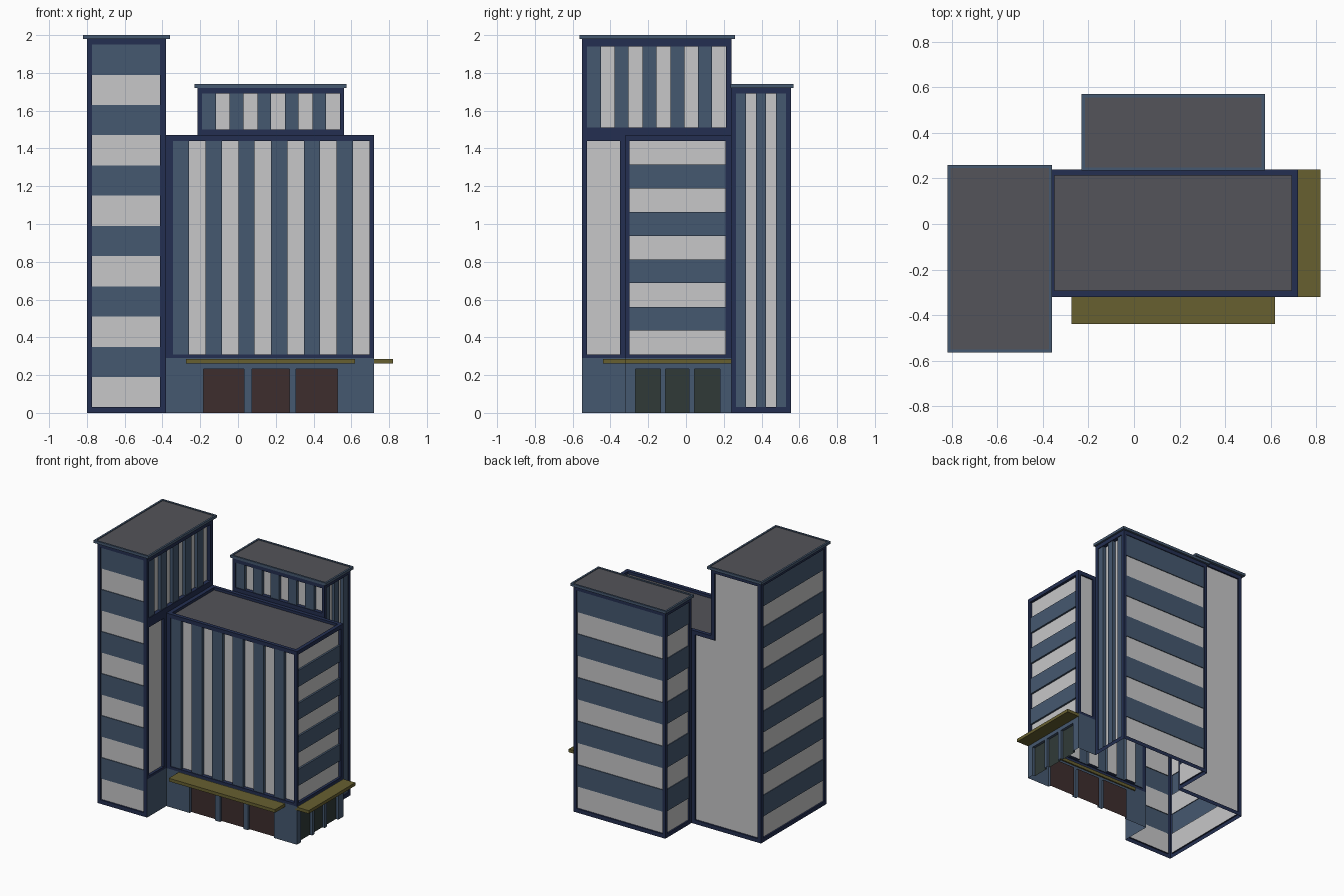
import bpy

if "Cube" in bpy.data.objects:
    bpy.data.objects.remove(bpy.data.objects["Cube"])

def mat(name, r, g, b):
    m = bpy.data.materials.new(name)
    m.diffuse_color = (r, g, b, 1)
    m.use_nodes = True
    m.node_tree.nodes["Principled BSDF"].inputs["Base Color"].default_value = m.diffuse_color
    return m

MATS = [mat("navy_frame", .017, .028, .082), mat("slate_blue", .060, .098, .160),
        mat("pale_window", .57, .57, .58), mat("roof_grey", .088, .088, .100),
        mat("olive_canopy", .135, .115, .030), mat("brown_door", .048, .027, .027),
        mat("green_door", .030, .042, .039)]
NAVY, BLUE, PALE, GREY, OLIVE, BROWN, GREEN = range(7)

# wall placement: (u, v, inward depth) -> world, plus winding flip
SIDES = {
    "front": (lambda p, u, v, d: (u, p + d, v), False),
    "back":  (lambda p, u, v, d: (u, p - d, v), True),
    "right": (lambda p, u, v, d: (p - d, u, v), False),
    "left":  (lambda p, u, v, d: (p + d, u, v), True),
    "top":   (lambda p, u, v, d: (u, v, p - d), False),
}

def relief(name, side, pos, us, vs, rule):
    """Wall of grid cells; rule(i, j) gives (material, depth) or None."""
    place, flip = SIDES[side]
    verts, faces, mats = [], [], []

    def quad(pts, m):
        k = len(verts)
        verts.extend(place(pos, *p) for p in pts)
        f = (k, k + 1, k + 2, k + 3)
        faces.append(f[::-1] if flip else f)
        mats.append(m)

    nu, nv = len(us) - 1, len(vs) - 1
    for i in range(nu):
        for j in range(nv):
            c = rule(i, j)
            if c is None:
                continue
            m, a = c
            u0, u1, v0, v1 = us[i], us[i + 1], vs[j], vs[j + 1]
            quad([(u0, v0, a), (u1, v0, a), (u1, v1, a), (u0, v1, a)], m)
            # reveals towards the next column and the next row
            n = rule(i + 1, j) if i + 1 < nu else None
            if n and n[1] != a:
                b = n[1]
                quad([(u1, v0, a), (u1, v0, b), (u1, v1, b), (u1, v1, a)], m if a < b else n[0])
            n = rule(i, j + 1) if j + 1 < nv else None
            if n and n[1] != a:
                b = n[1]
                quad([(u0, v1, a), (u1, v1, a), (u1, v1, b), (u0, v1, b)], m if a < b else n[0])
    me = bpy.data.meshes.new(name)
    me.from_pydata(verts, [], faces)
    for m in MATS:
        me.materials.append(m)
    me.polygons.foreach_set("material_index", mats)
    me.update()
    ob = bpy.data.objects.new(name, me)
    bpy.context.collection.objects.link(ob)
    return ob

def split(a, b, n):
    return [a + (b - a) * k / n for k in range(n + 1)]

def facade(name, side, pos, outer, panel, n=1, vertical=True, first=PALE, deep=.012,
           other=None, shallow=.006):
    """Navy frame around a striped panel."""
    u0, u1, v0, v1 = outer
    a0, a1, b0, b1 = panel
    nu, nv = (n, 1) if vertical else (1, n)
    us = [u0] + split(a0, a1, nu) + [u1]
    vs = [v0] + split(b0, b1, nv) + [v1]
    other = BLUE if first == PALE else PALE

    def rule(i, j):
        if not (1 <= i <= nu and 1 <= j <= nv):
            return NAVY, 0
        m = first if ((i - 1 if vertical else j - 1) % 2 == 0) else other
        return m, (deep if m == PALE else shallow)
    relief(name, side, pos, us, vs, rule)

def base(name, side, pos, u0, u1, height, doors, colour):
    """Blue ground floor with recessed doors."""
    us = [u0] + [x for d in doors for x in d] + [u1]
    relief(name, side, pos, us, [0, .232, height],
           lambda i, j: (colour, .02) if i % 2 and j == 0 else (BLUE, 0))

def box(name, x0, x1, y0, y1, z0, z1, m, top=None):
    """Slab, optionally with an inset roof panel of another colour."""
    vs = [(x, y, z) for z in (z0, z1) for x, y in ((x0, y0), (x1, y0), (x1, y1), (x0, y1))]
    fs = [(3, 2, 1, 0), (0, 1, 5, 4), (1, 2, 6, 5), (2, 3, 7, 6), (3, 0, 4, 7)]
    if top is None:
        fs.append((4, 5, 6, 7))
    me = bpy.data.meshes.new(name)
    me.from_pydata(vs, [], fs)
    me.materials.append(MATS[m])
    bpy.context.collection.objects.link(bpy.data.objects.new(name, me))
    if top is not None:
        e = .014
        relief(name + "_roof", "top", z1, [x0, x0 + e, x1 - e, x1], [y0, y0 + e, y1 - e, y1],
               lambda i, j: (top, .005) if i == 1 and j == 1 else (m, 0))

# tall tower
facade("tall_tower_front", "front", -.55, (-.80, -.38, 0, 1.98), (-.772, -.412, .03, 1.95),
       12, False, PALE)
facade("tall_tower_left", "left", -.80, (-.55, .24, 0, 1.98), (-.522, .212, .03, 1.95),
       12, False, PALE)
facade("tall_tower_right_upper", "right", -.38, (-.55, .24, 1.47, 1.98), (-.525, .212, 1.51, 1.94),
       10, True, BLUE, .03)
facade("tall_tower_right_lower", "right", -.38, (-.55, -.32, .29, 1.47), (-.525, -.35, .31, 1.44),
       deep=.02)
base("tall_tower_right_base", "right", -.38, -.55, -.32, .29, [], BLUE)
box("tall_tower_cap", -.82, -.36, -.565, .26, 1.98, 2.0, BLUE, GREY)

# L-shaped blank back wall shared by tall tower and main block
def back_rule(i, j):
    if i >= 3 and j >= 3:
        return None
    inside = (i in (1, 2, 3) and j == 1) or (i == 1 and j in (2, 3))
    return (PALE, .012) if inside else (NAVY, 0)
relief("shared_back_wall", "back", .24, [-.80, -.772, -.41, -.38, -.243, -.215],
       [0, .03, 1.44, 1.47, 1.95, 1.98], back_rule)

# main block
facade("main_front", "front", -.32, (-.38, .72, .29, 1.47), (-.345, .695, .31, 1.44),
       12, True, BLUE, .03)
facade("main_right", "right", .72, (-.32, .24, .29, 1.47), (-.30, .21, .31, 1.44),
       9, False, PALE, .02)
facade("main_back_strip", "back", .24, (.56, .72, .29, 1.47), (.585, .695, .31, 1.44))
base("main_back_base", "back", .24, .56, .72, .29, [], BLUE)
base("main_front_base", "front", -.32, -.38, .72, .29,
     [(-.183, .032), (.073, .272), (.307, .527)], BROWN)
base("main_right_base", "right", .72, -.32, .24, .29,
     [(-.268, -.135), (-.108, .015), (.045, .18)], GREEN)
relief("main_roof", "top", 1.47, [-.38, -.35, .692, .72], [-.32, -.292, .212, .24],
       lambda i, j: (GREY, .02) if i == 1 and j == 1 else (NAVY, 0))

# rear tower
facade("rear_tower_front", "front", .24, (-.215, .56, 1.47, 1.72), (-.19, .54, 1.50, 1.69),
       10, True, BLUE, .03)
facade("rear_tower_right", "right", .56, (.24, .555, 0, 1.72), (.265, .53, .03, 1.69),
       5, True, BLUE, .03)
facade("rear_tower_back", "back", .555, (-.215, .56, 0, 1.72), (-.19, .535, .03, 1.69),
       10, False, PALE)
facade("rear_tower_left", "left", -.215, (.24, .555, 0, 1.72), (.265, .53, .03, 1.69),
       10, False, PALE)
box("rear_tower_cap", -.23, .575, .235, .57, 1.72, 1.74, BLUE, GREY)

# canopies over the entrances
box("front_canopy", -.275, .62, -.44, -.31, .262, .286, OLIVE)
box("right_canopy", .71, .82, -.32, .24, .262, .286, OLIVE)
